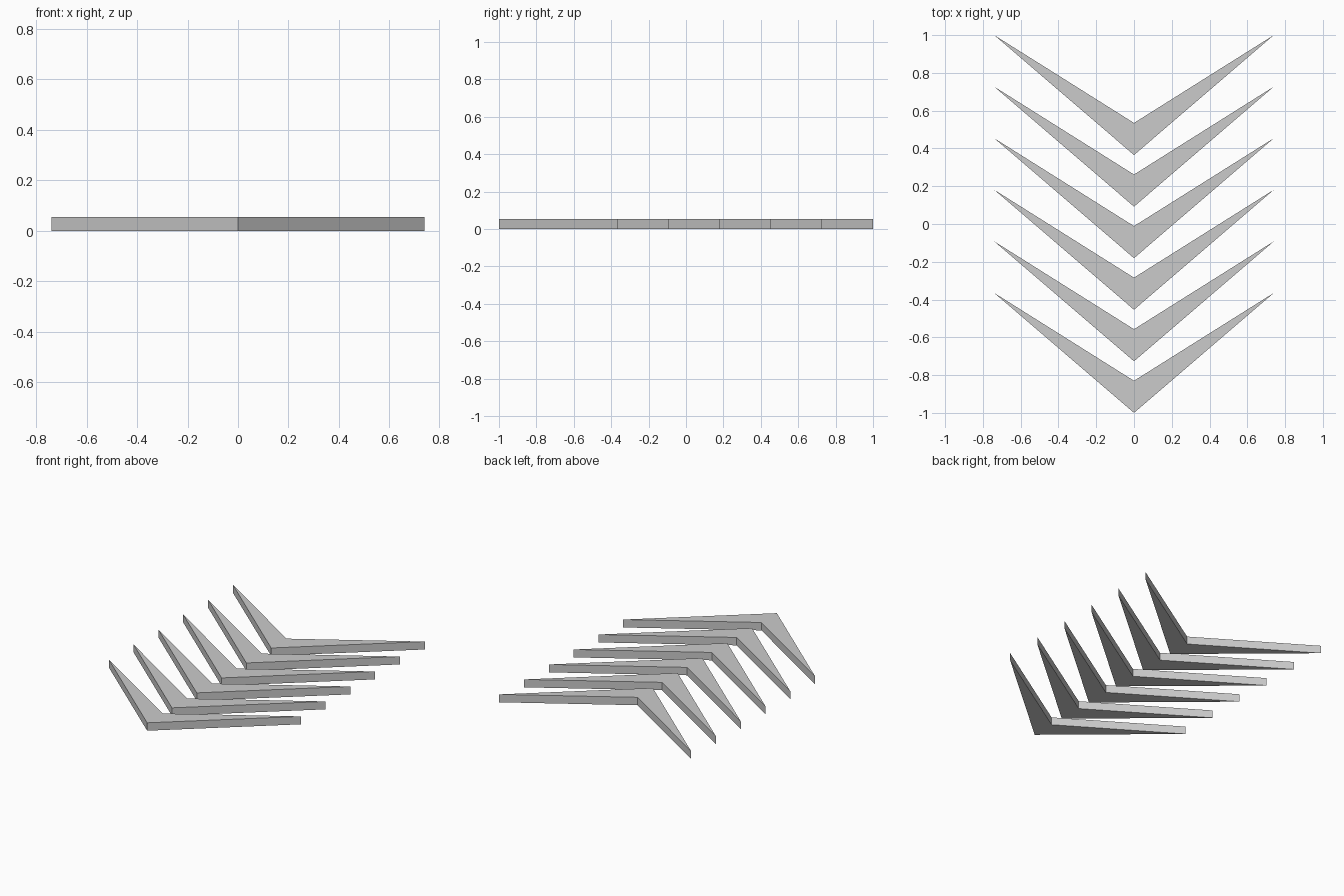
import bpy
import bmesh

if "Cube" in bpy.data.objects:
    bpy.data.objects.remove(bpy.data.objects["Cube"])

COUNT = 6
SPACING = 0.273
HEIGHT = 0.055
HALF_WIDTH = 0.74

# Chevron outline, measured from its front point
PROFILE = [(0, 0), (HALF_WIDTH, 0.635), (0, 0.17), (-HALF_WIDTH, 0.635)]


def chevron_mesh():
    bm = bmesh.new()
    verts = [bm.verts.new((x, y, 0)) for x, y in PROFILE]
    # Two halves, so the concave outline stays clean
    bm.faces.new((verts[0], verts[1], verts[2]))
    bm.faces.new((verts[0], verts[2], verts[3]))
    ext = bmesh.ops.extrude_face_region(bm, geom=bm.faces[:], use_keep_orig=True)
    top = [v for v in ext["geom"] if isinstance(v, bmesh.types.BMVert)]
    bmesh.ops.translate(bm, verts=top, vec=(0, 0, HEIGHT))
    # Merge the coplanar halves into single flat caps
    seams = [e for e in bm.edges
             if all(abs(v.co.x) < 1e-6 for v in e.verts)
             and abs(e.verts[0].co.z - e.verts[1].co.z) < 1e-6]
    bmesh.ops.dissolve_edges(bm, edges=seams)
    bmesh.ops.recalc_face_normals(bm, faces=bm.faces[:])
    mesh = bpy.data.meshes.new("chevron")
    bm.to_mesh(mesh)
    bm.free()
    return mesh


# Row of identical chevrons along y
mesh = chevron_mesh()
for i in range(COUNT):
    obj = bpy.data.objects.new(f"chevron_{i + 1}", mesh)
    obj.location.y = -1 + i * SPACING
    bpy.context.collection.objects.link(obj)
